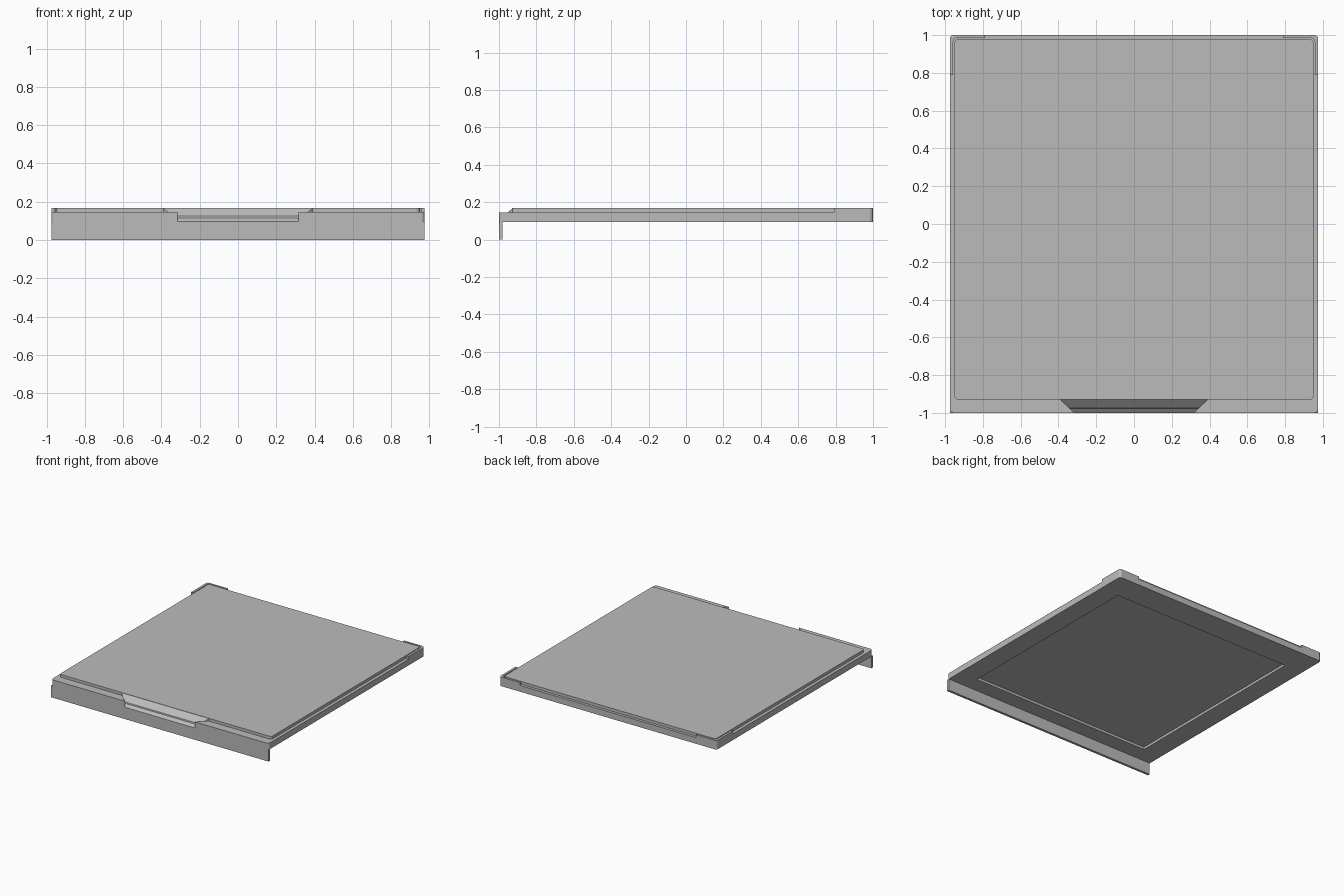
import bpy, bmesh
from math import cos, sin, pi

cube = bpy.data.objects.get("Cube")
if cube:
    bpy.data.objects.remove(cube)

grey = bpy.data.materials.new("plain_grey")
grey.use_nodes = True
COLOUR = (0.5, 0.5, 0.5, 1)
grey.diffuse_color = COLOUR
grey.node_tree.nodes["Principled BSDF"].inputs["Base Color"].default_value = COLOUR

HALF_W, BOTTOM, LEDGE, TOP = 0.975, 0.095, 0.145, 0.168
PANEL_W, PANEL_FRONT, PANEL_BACK = 0.95, -0.93, 0.978


def finish(name, bm):
    bmesh.ops.recalc_face_normals(bm, faces=bm.faces)
    mesh = bpy.data.meshes.new(name)
    bm.to_mesh(mesh)
    bm.free()
    mesh.materials.append(grey)
    obj = bpy.data.objects.new(name, mesh)
    bpy.context.collection.objects.link(obj)
    return obj


def prism(name, outline, z0, z1):
    """Extrude a flat outline upwards from z0 to z1."""
    bm = bmesh.new()
    base = bm.faces.new([bm.verts.new((x, y, z0)) for x, y in outline])
    up = bmesh.ops.extrude_face_region(bm, geom=[base])["geom"]
    bmesh.ops.translate(bm, vec=(0, 0, z1 - z0),
                        verts=[v for v in up if isinstance(v, bmesh.types.BMVert)])
    return finish(name, bm)


def arc(cx, cy, r, start, steps=4):
    return [(cx + r * cos(start + pi / 2 * i / steps),
             cy + r * sin(start + pi / 2 * i / steps)) for i in range(steps + 1)]


def rounded(x0, x1, y0, y1, r):
    """Counter-clockwise rounded rectangle, starting at its front left corner."""
    return (arc(x0 + r, y0 + r, r, pi) + arc(x1 - r, y0 + r, r, 1.5 * pi)
            + arc(x1 - r, y1 - r, r, 0) + arc(x0 + r, y1 - r, r, pi / 2))


def notch_half(y):
    """Half width of the tapered front notch at depth y."""
    return 0.315 + (y + 1) * 1.07


# Slab with the tapered notch in its front edge
edge = rounded(-HALF_W, HALF_W, -1, 1, 0.02)
wide = notch_half(PANEL_FRONT)
notch = [(-0.315, -1), (-wide, PANEL_FRONT), (wide, PANEL_FRONT), (0.315, -1)]
slab = prism("slab", edge[:5] + notch + edge[5:], BOTTOM, LEDGE)

# Shallow rectangular recess in the underside
cutter = prism("recess_cutter", [(-0.81, -0.85), (0.81, -0.85), (0.81, 0.78), (-0.81, 0.78)],
               BOTTOM - 0.05, BOTTOM + 0.02)
cutter.hide_render = True
cut = slab.modifiers.new("recess", "BOOLEAN")
cut.operation, cut.object, cut.solver = "DIFFERENCE", cutter, "EXACT"
bpy.context.view_layer.objects.active = slab
bpy.ops.object.modifier_apply(modifier=cut.name)
bpy.data.objects.remove(cutter)

# Raised top panel
prism("top_panel", rounded(-PANEL_W, PANEL_W, PANEL_FRONT, PANEL_BACK, 0.02), LEDGE, TOP)

# Hanging front lip
prism("front_lip", [(-HALF_W, -1), (HALF_W, -1), (HALF_W, -0.98), (-HALF_W, -0.98)], 0, BOTTOM)

# Finger scoop filling the notch, lofted from a side profile
bm = bmesh.new()
rows = []
for y, z in [(PANEL_FRONT, TOP - 0.002), (-0.975, 0.125), (-0.977, 0.115), (-1, BOTTOM + 0.001)]:
    w = notch_half(y)
    rows.append([bm.verts.new(p) for p in
                 [(-w, y, BOTTOM), (-w, y, z), (w, y, z), (w, y, BOTTOM)]])
for a, b in zip(rows, rows[1:]):
    for i in range(4):
        j = (i + 1) % 4
        bm.faces.new([a[i], a[j], b[j], b[i]])
bm.faces.new(rows[0])
bm.faces.new(rows[-1])
finish("finger_scoop", bm)

# Raised L-shaped guards on the two back corners
for side, name in ((1, "left"), (-1, "right")):
    inner = 0.957
    guard = ([(HALF_W, 0.79)] + arc(HALF_W - 0.02, 0.98, 0.02, 0)
             + [(0.79, 1), (0.79, 0.985)]
             + arc(inner - 0.02, 0.965, 0.02, 0)[::-1] + [(inner, 0.79)])
    prism(name + "_corner_guard", [(side * x, y) for x, y in guard], LEDGE, TOP)
